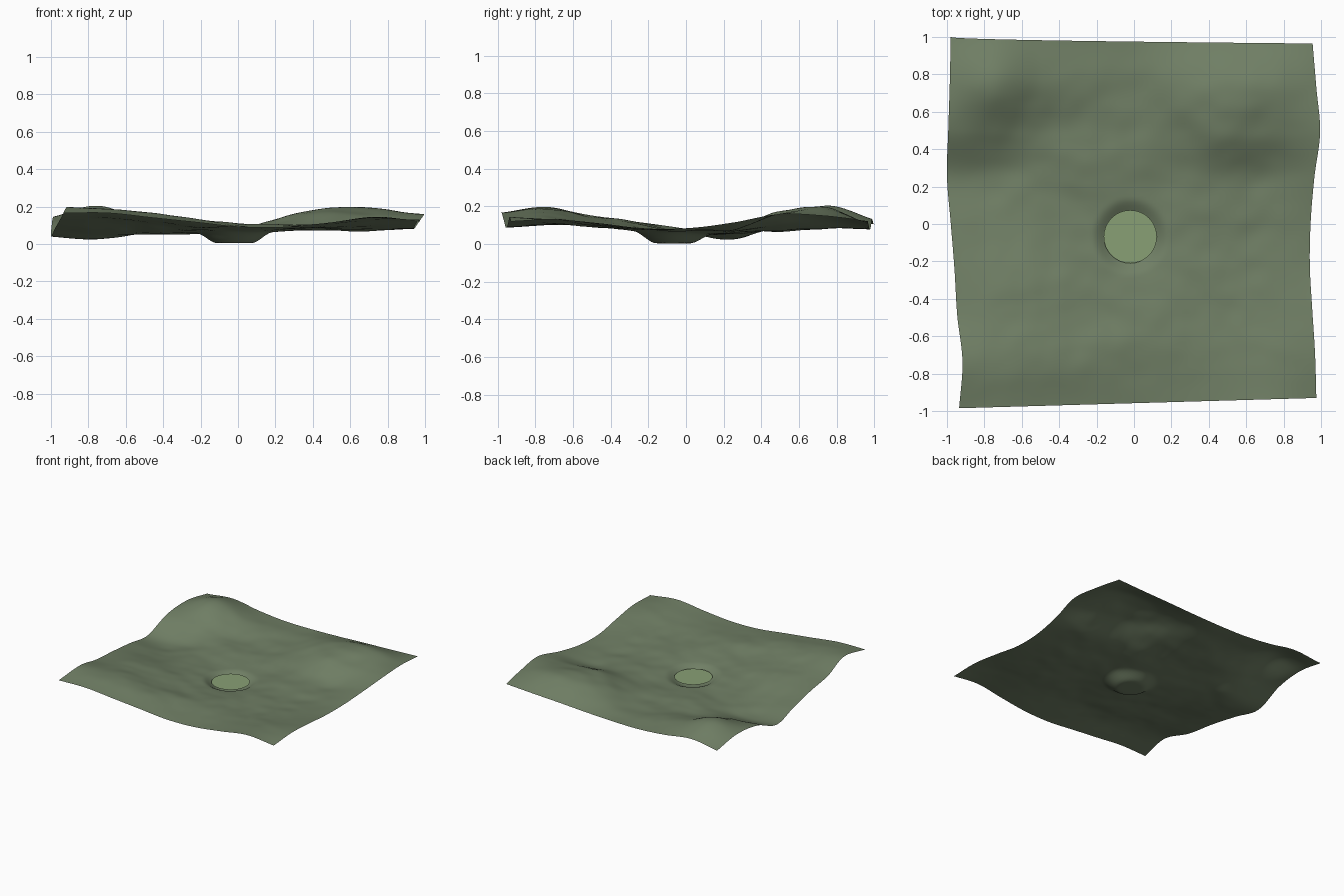
import bpy, bmesh, math
from mathutils import Vector, noise

if "Cube" in bpy.data.objects:
    bpy.data.objects.remove(bpy.data.objects["Cube"])

N = 110                                  # grid cells per side
POND = Vector((-0.02, -0.068))
POND_R = 0.142


def material(name, rgb):
    m = bpy.data.materials.new(name)
    m.diffuse_color = (*rgb, 1)
    m.use_nodes = True
    m.node_tree.nodes["Principled BSDF"].inputs["Base Color"].default_value = m.diffuse_color
    return m


def spline(vals, t):
    """Catmull-Rom through evenly spaced values, t in 0..1."""
    n = len(vals) - 1
    i = min(int(t * n), n - 1)
    f = t * n - i
    b, c = vals[i], vals[i + 1]
    a = vals[i - 1] if i > 0 else 2 * b - c
    d = vals[i + 2] if i + 2 <= n else 2 * c - b
    return b + 0.5 * f * (c - a + f * (2*a - 5*b + 4*c - d + f * (3*(b - c) + d - a)))


# Broad relief: rows run front to back, values run left to right
HEIGHTS = [
    (.165, .165, .140, .115, .090, .090, .115, .145, .120),
    (.197, .190, .165, .130, .105, .100, .110, .130, .130),
    (.142, .150, .130, .100, .092, .095, .090, .095, .110),
    (.115, .110, .095, .078, .065, .075, .080, .078, .083),
    (.080, .060, .060, .058, .055, .065, .075, .075, .085),
    (.040, .025, .050, .065, .062, .075, .088, .080, .115),
    (.125, .110, .070, .070, .075, .120, .175, .160, .158),
    (.145, .205, .130, .090, .085, .145, .190, .190, .150),
    (.105, .133, .100, .080, .080, .088, .100, .110, .122),
]
# Wavy side edges, front to back
LEFT = (-.935, -.917, -.945, -.96, -.98, -1, -.993, -.985, -.98)
RIGHT = (.975, .968, .953, .94, .945, .965, .995, .975, .955)


def ground_point(u, v):
    x0, x1 = spline(LEFT, v), spline(RIGHT, v)
    x = x0 + (x1 - x0) * u
    front, back = -.985 + .055 * u, 1 - .035 * math.sqrt(u)
    y = front + (back - front) * v
    z = spline([spline(row, u) for row in HEIGHTS], v)
    # small lumps, fading toward the rim of the sheet
    fade = min(1, 6 * min(u, 1 - u, v, 1 - v))
    z += fade * (.012 * noise.noise(Vector((x * 3.2, y * 4.5, 1.7)))
                 + .005 * noise.noise(Vector((x * 8, y * 9, 5.1))))
    # bowl under the pond
    r = (Vector((x, y)) - POND).length
    w = max(0, min(1, (.21 - r) / .12))
    w = w * w * (3 - 2 * w)
    z = z * (1 - w) + .004 * w
    return x, y, max(z, 0)


# Ground sheet
bm = bmesh.new()
grid = [[bm.verts.new(ground_point(i / N, j / N)) for i in range(N + 1)]
        for j in range(N + 1)]
for j in range(N):
    for i in range(N):
        f = bm.faces.new((grid[j][i], grid[j][i + 1], grid[j + 1][i + 1], grid[j + 1][i]))
        f.smooth = True
mesh = bpy.data.meshes.new("ground")
bm.to_mesh(mesh)
bm.free()
ground = bpy.data.objects.new("ground", mesh)
bpy.context.collection.objects.link(ground)
mesh.materials.append(material("moss green", (.162, .212, .130)))

# Flat round pond
bpy.ops.mesh.primitive_circle_add(vertices=32, radius=POND_R, fill_type='NGON',
                                  location=(POND.x, POND.y, .047))
pond = bpy.context.object
pond.name = "pond"
pond.data.materials.append(material("pale green", (.25, .352, .178)))
